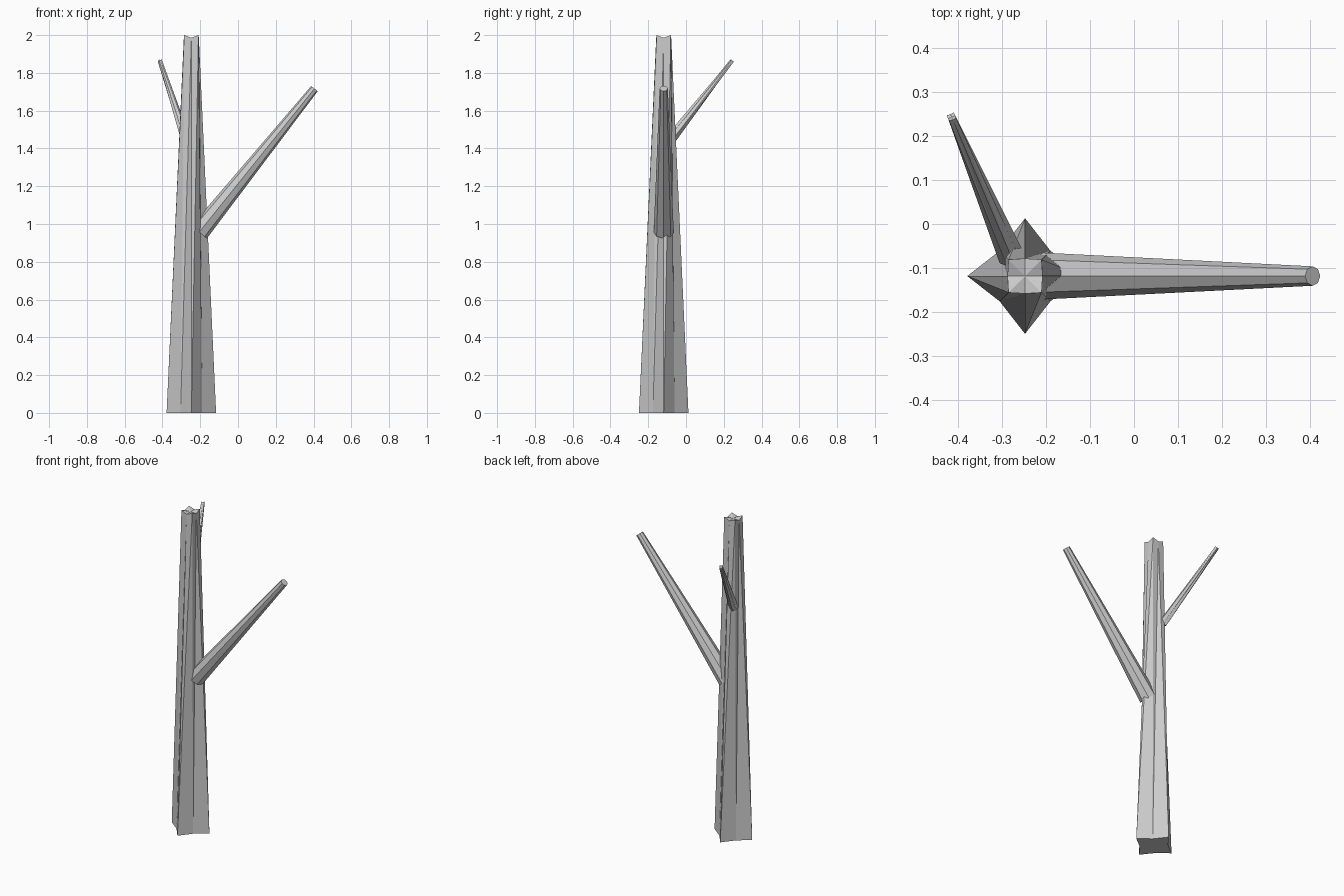
import bpy, bmesh, math
from mathutils import Vector

if "Cube" in bpy.data.objects:
    bpy.data.objects.remove(bpy.data.objects["Cube"])

SIDES = 8


def limb(name, start, end, r0, r1, valley0=1.0, valley1=1.0, twist=0.0, dip=0.0):
    """Tapered eight-sided limb; valley factors pull in every second corner."""
    start, end = Vector(start), Vector(end)
    d = (end - start).normalized()
    # u and v span the cross-section
    u = Vector((1, 0, 0)) if abs(d.z) > 0.99 else Vector((0, 0, 1)).cross(d).normalized()
    v = d.cross(u)
    bm = bmesh.new()

    def ring(center, r, valley, turn, drop):
        verts = []
        for i in range(SIDES):
            a = math.tau * i / SIDES + turn
            k = valley if i % 2 else 1.0
            p = center + (u * math.cos(a) + v * math.sin(a)) * r * k
            verts.append(bm.verts.new(p - d * (drop if i % 2 else 0)))
        return verts

    low = ring(start, r0, valley0, 0, 0)
    top = ring(end, r1, valley1, twist, dip)
    c0, c1 = bm.verts.new(start), bm.verts.new(end - d * dip)
    for i in range(SIDES):
        j = (i + 1) % SIDES
        bm.faces.new((low[i], low[j], top[i]))
        bm.faces.new((low[j], top[j], top[i]))
        bm.faces.new((c0, low[j], low[i]))
        bm.faces.new((c1, top[i], top[j]))
    mesh = bpy.data.meshes.new(name)
    bm.to_mesh(mesh)
    bm.free()
    obj = bpy.data.objects.new(name, mesh)
    bpy.context.collection.objects.link(obj)
    return obj


# Trunk: four-pointed star that twists an eighth of a turn as it tapers
limb("trunk", (-0.247, -0.118, 0), (-0.247, -0.118, 2), 0.131, 0.053,
     0.62, 0.75, math.pi / 4, 0.014)

# Large side branch
limb("large_branch", (-0.206, -0.118, 0.957), (0.405, -0.118, 1.717), 0.053, 0.022)

# Small upper branch at the back
limb("small_branch", (-0.277, -0.077, 1.455), (-0.414, 0.244, 1.865), 0.030, 0.012,
     0.8, 0.75, math.pi / 4, 0.003)
